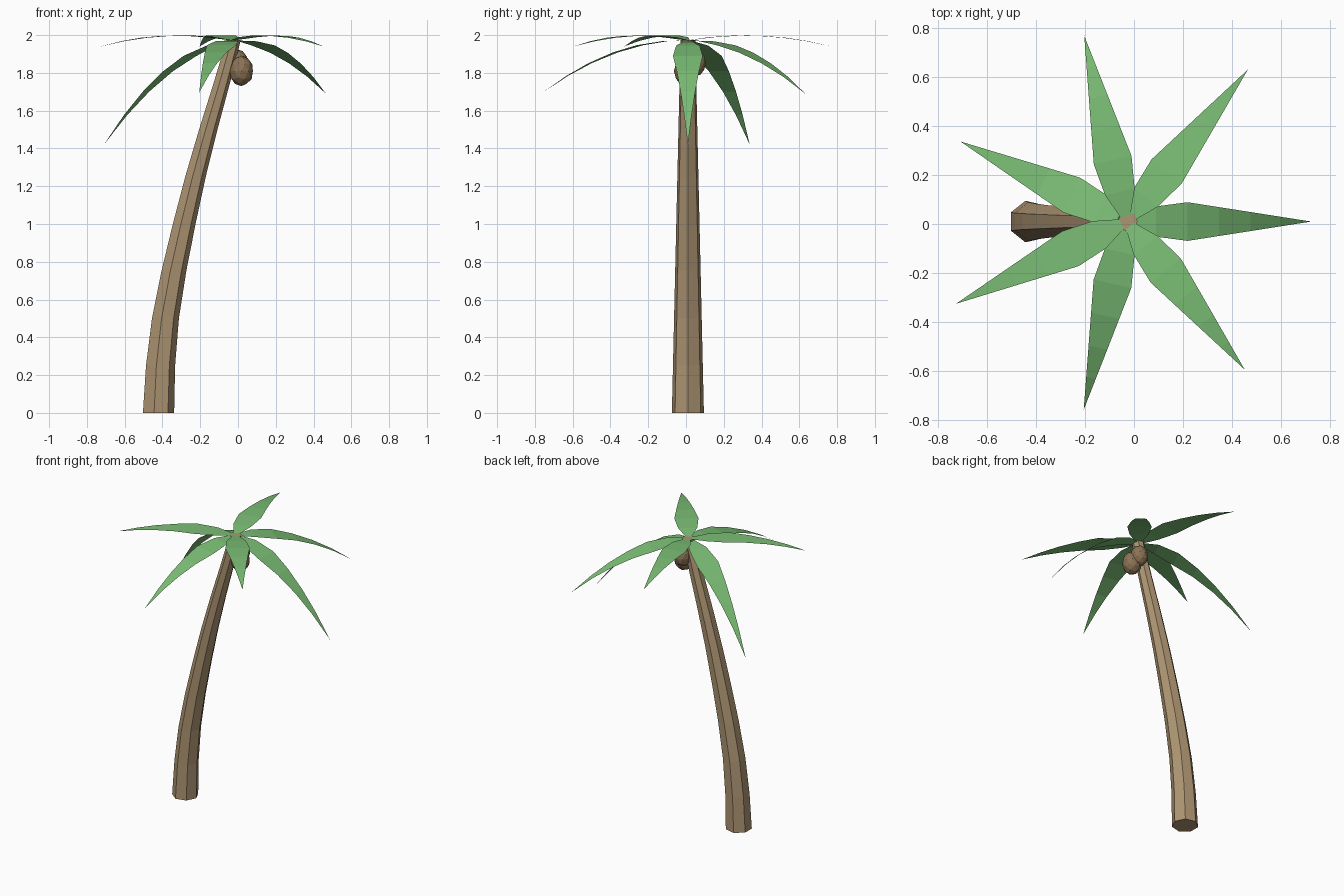
import bpy, bmesh, math
from mathutils import Vector

if "Cube" in bpy.data.objects:
    bpy.data.objects.remove(bpy.data.objects["Cube"])


def material(name, rgb):
    m = bpy.data.materials.new(name)
    m.diffuse_color = (*rgb, 1)
    m.use_nodes = True
    m.node_tree.nodes["Principled BSDF"].inputs["Base Color"].default_value = m.diffuse_color
    return m


def finish(name, bm, mat):
    mesh = bpy.data.meshes.new(name)
    bm.to_mesh(mesh)
    bm.free()
    mesh.materials.append(mat)
    obj = bpy.data.objects.new(name, mesh)
    bpy.context.collection.objects.link(obj)
    return obj


bark = material("bark", (0.42, 0.30, 0.17))
green = material("leaf_green", (0.20, 0.52, 0.18))
shell = material("coconut_brown", (0.26, 0.17, 0.09))

# Trunk: seven-sided rings lofted along a leaning curve of (x, z) points
SIDES, Y0 = 7, 0.01
path = [(-0.425, 0), (-0.414, 0.25), (-0.388, 0.5), (-0.343, 0.75), (-0.288, 1.0),
        (-0.228, 1.25), (-0.160, 1.5), (-0.087, 1.75), (-0.025, 1.975)]
bm = bmesh.new()
rings = []
for x, z in path:
    r = 0.087 - 0.047 * z / 1.975
    angles = [math.tau * i / SIDES for i in range(SIDES)]
    rings.append([bm.verts.new((x + r * math.cos(a), Y0 + r * math.sin(a), z)) for a in angles])
for low, high in zip(rings, rings[1:]):
    for i in range(SIDES):
        j = (i + 1) % SIDES
        bm.faces.new((low[i], low[j], high[j], high[i]))
bm.faces.new(rings[0][::-1])
bm.faces.new(rings[-1])
finish("trunk", bm, bark)

# Leaves: flat tapered blades arching out from the crown, each (length, tip height)
crown = Vector((-0.03, Y0, 1.972))
outline = [(0, 0.012), (0.16, 0.062), (0.33, 0.079), (0.5, 0.059), (0.67, 0.039), (0.83, 0.02)]
leaves = [(0.755, 1.42), (0.795, 1.69), (0.78, 1.94), (0.755, 1.42),
          (0.775, 1.94), (0.79, 1.695), (0.775, 1.94)]


def make_leaf(index, length, tip_z):
    a = math.tau * index / len(leaves)
    out = Vector((math.cos(a), math.sin(a), 0))
    side = Vector((-math.sin(a), math.cos(a), 0))
    rise = -0.1 + 0.44 * (tip_z - 1.42)
    drop = rise - (tip_z - crown.z)

    def spine(t):
        return crown + out * (length * t) + Vector((0, 0, rise * t - drop * t * t))

    bm = bmesh.new()
    rows = [[bm.verts.new(spine(t) + side * s * w) for s in (-1, 1)] for t, w in outline]
    for p, q in zip(rows, rows[1:]):
        bm.faces.new((p[0], q[0], q[1], p[1]))
    tip = bm.verts.new(spine(1))
    bm.faces.new((rows[-1][0], tip, rows[-1][1]))
    finish(f"leaf_{index + 1}", bm, green)


for i, (length, tip_z) in enumerate(leaves):
    make_leaf(i, length, tip_z)

# Coconuts: faceted, slightly tall balls under the crown
coconuts = [((0.018, 0.0, 1.81), 0.064), ((-0.005, 0.048, 1.853), 0.058)]
for i, (loc, r) in enumerate(coconuts):
    bm = bmesh.new()
    bmesh.ops.create_icosphere(bm, subdivisions=2, radius=r)
    bmesh.ops.scale(bm, vec=(1, 1, 1.25), verts=bm.verts)
    finish(f"coconut_{i + 1}", bm, shell).location = loc
